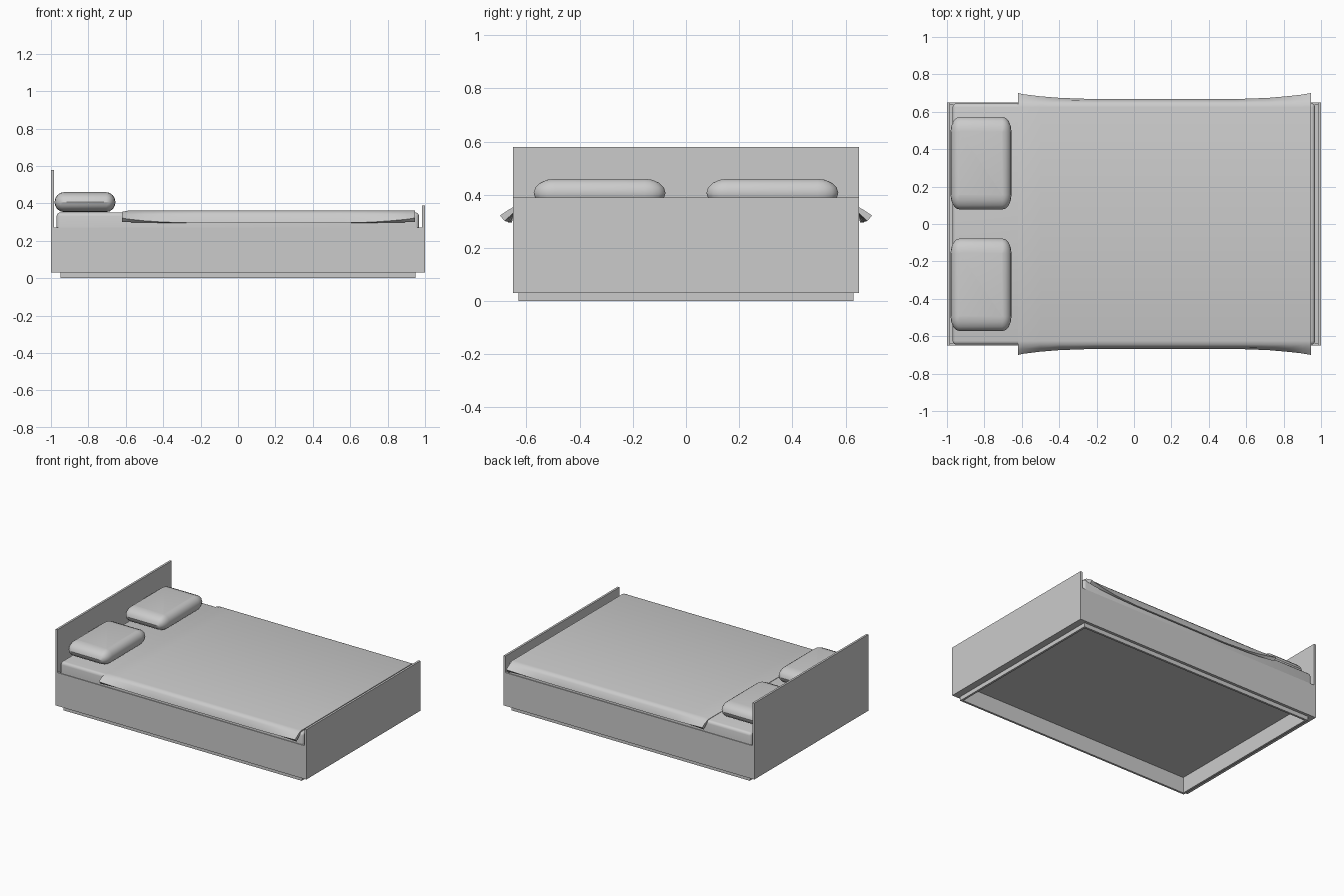
import bpy, bmesh, math

cube = bpy.data.objects.get("Cube")
if cube:
    bpy.data.objects.remove(cube, do_unlink=True)

grey = bpy.data.materials.new("plain grey")
grey.use_nodes = True
colour = (0.6, 0.6, 0.6, 1)
grey.diffuse_color = colour
grey.node_tree.nodes["Principled BSDF"].inputs["Base Color"].default_value = colour


def finish(name, bm, smooth=None):
    bmesh.ops.recalc_face_normals(bm, faces=bm.faces)
    mesh = bpy.data.meshes.new(name)
    bm.to_mesh(mesh)
    bm.free()
    mesh.materials.append(grey)
    obj = bpy.data.objects.new(name, mesh)
    bpy.context.collection.objects.link(obj)
    if smooth:
        bpy.ops.object.select_all(action='DESELECT')
        obj.select_set(True)
        bpy.context.view_layer.objects.active = obj
        bpy.ops.object.shade_smooth_by_angle(angle=math.radians(smooth))
    return obj


def box(name, x, y, z, bevel=0):
    bm = bmesh.new()
    bmesh.ops.create_cube(bm, size=1)
    for v in bm.verts:
        for i, (lo, hi) in enumerate((x, y, z)):
            v.co[i] = lo if v.co[i] < 0 else hi
    if bevel:
        bmesh.ops.bevel(bm, geom=bm.edges[:], offset=bevel, segments=3,
                        profile=0.5, affect='EDGES')
    return finish(name, bm, 40 if bevel else None)


def loft(bm, rings, closed):
    rows = [[bm.verts.new(p) for p in ring] for ring in rings]
    n = len(rows[0])
    for a, b in zip(rows, rows[1:]):
        for i in range(n if closed else n - 1):
            j = (i + 1) % n
            bm.faces.new((a[i], a[j], b[j], b[i]))
    return rows


# Bed frame: end boards, side rails, plinth and base panel
box("headboard", (-1, -0.985), (-0.65, 0.65), (0.03, 0.58))
box("footboard", (0.985, 1), (-0.65, 0.65), (0.03, 0.39))
for side, s in (("right", -1), ("left", 1)):
    rail_y = sorted((s * 0.65, s * 0.635))
    box(side + "_rail", (-0.985, 0.985), rail_y, (0.03, 0.27))
    plinth_y = sorted((s * 0.63, s * 0.615))
    box(side + "_plinth", (-0.95, 0.95), plinth_y, (0, 0.13))
for end, s in (("head", -1), ("foot", 1)):
    box(end + "_plinth", sorted((s * 0.95, s * 0.935)), (-0.615, 0.615), (0, 0.13))
box("base_panel", (-0.985, 0.985), (-0.635, 0.635), (0.115, 0.135))
# Underside ledge between the plinth and the frame
for s in (-1, 1):
    box("ledge_side", (-0.985, 0.985), sorted((s * 0.635, s * 0.625)), (0.03, 0.04))
    box("ledge_end", sorted((s * 0.985, s * 0.945)), (-0.635, 0.635), (0.03, 0.04))

box("mattress", (-0.97, 0.968), (-0.645, 0.645), (0.14, 0.352), 0.02)

# Blanket: cross-sections along the bed, flaring out at both ends
bm = bmesh.new()
stations = [(-0.62, 1), (-0.59, 0.8), (-0.5, 0.45), (-0.4, 0.2), (-0.22, 0),
            (0.55, 0), (0.72, 0.2), (0.83, 0.5), (0.9, 0.75), (0.945, 1)]
rings = []
for x, f in stations:
    drop = 0.006 if x == -0.62 else 0
    half = [(0.625, 0.361 - drop), (0.645, 0.356 - drop),
            (0.658 + 0.012 * f, 0.342), (0.668 + 0.032 * f, 0.295 + 0.027 * f),
            (0.655 + 0.027 * f, 0.295 + 0.006 * f), (0.646, 0.335), (0.62, 0.345)]
    rings.append([(x, y, z) for y, z in half]
                 + [(x, -y, z) for y, z in reversed(half)])
rows = loft(bm, rings, True)
for row in (rows[0], rows[-1]):
    for i in range(6):
        if i == 0:
            bm.faces.new((row[0], row[6], row[7], row[13]))
    bm.faces.new(row[:7])
    bm.faces.new(row[7:])
finish("blanket", bm, 35)


# Pillows: rounded boxes lofted from rounded-rectangle rings
def pillow(name, cx, cy, cz):
    core_x, core_y, rx, ry, rz = 0.113, 0.168, 0.05, 0.08, 0.053
    bm = bmesh.new()
    rings = []
    for k in range(9):
        lat = math.pi * (k / 8 - 0.5)
        w = math.cos(lat) if 0 < k < 8 else 0.02
        ring = []
        for q, (sx, sy) in enumerate(((1, 1), (-1, 1), (-1, -1), (1, -1))):
            for i in range(5):
                a = math.pi / 2 * (q + i / 4)
                ring.append((cx + sx * core_x + rx * w * math.cos(a),
                             cy + sy * core_y + ry * w * math.sin(a),
                             cz + rz * math.sin(lat)))
        rings.append(ring)
    rows = loft(bm, rings, True)
    bm.faces.new(rows[0])
    bm.faces.new(rows[-1])
    finish(name, bm, 30)


pillow("right_pillow", -0.818, -0.325, 0.407)
pillow("left_pillow", -0.818, 0.325, 0.407)
